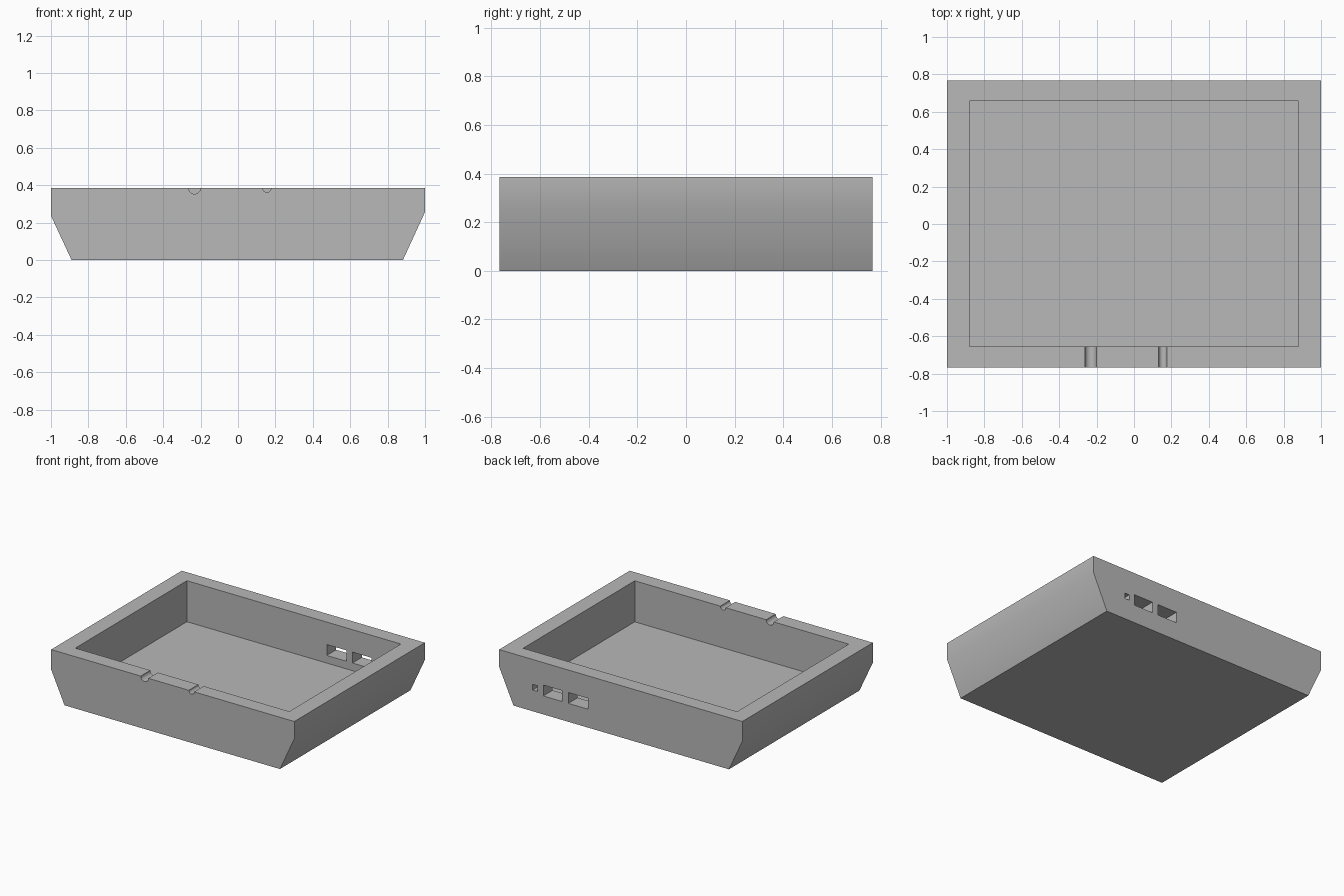
import bpy
import bmesh
import math
from mathutils import Matrix

if "Cube" in bpy.data.objects:
    bpy.data.objects.remove(bpy.data.objects["Cube"], do_unlink=True)

HEIGHT = 0.385
HALF_Y = 0.767
FLOOR = 0.08

grey = bpy.data.materials.new("plain grey")
grey.use_nodes = True
grey.diffuse_color = (0.48, 0.48, 0.48, 1)
grey.node_tree.nodes["Principled BSDF"].inputs["Base Color"].default_value = (0.48, 0.48, 0.48, 1)


def add_object(name, bm):
    bmesh.ops.recalc_face_normals(bm, faces=bm.faces)
    mesh = bpy.data.meshes.new(name)
    bm.to_mesh(mesh)
    bm.free()
    mesh.materials.append(grey)
    obj = bpy.data.objects.new(name, mesh)
    bpy.context.collection.objects.link(obj)
    return obj


def box(name, low, high):
    bm = bmesh.new()
    bmesh.ops.create_cube(bm, size=1)
    for v in bm.verts:
        v.co = [lo if c < 0 else hi for c, lo, hi in zip(v.co, low, high)]
    return add_object(name, bm)


def rod(name, x, y, z, radius, length):
    bm = bmesh.new()
    turn = Matrix.Translation((x, y, z)) @ Matrix.Rotation(math.pi / 2, 4, "X")
    bmesh.ops.create_cone(bm, cap_ends=True, segments=32, radius1=radius,
                          radius2=radius, depth=length, matrix=turn)
    return add_object(name, bm)


# Tray body: side-to-side profile with sloping lower flanks
profile = [(-0.89, 0), (0.882, 0), (1, 0.257), (1, HEIGHT), (-1, HEIGHT), (-1, 0.237)]
bm = bmesh.new()
face = bm.faces.new([bm.verts.new((x, -HALF_Y, z)) for x, z in profile])
moved = bmesh.ops.extrude_face_region(bm, geom=[face])["geom"]
bmesh.ops.translate(bm, vec=(0, 2 * HALF_Y, 0),
                    verts=[g for g in moved if isinstance(g, bmesh.types.BMVert)])
tray = add_object("tray", bm)

# Open cavity
cutters = [box("cavity_cutter", (-0.88, -0.655, FLOOR), (0.88, 0.657, 0.6))]

# Ports through the back wall
for left, right, low, high in [(0.27, 0.431, 0.137, 0.218),
                               (0.481, 0.637, 0.137, 0.218),
                               (0.684, 0.724, 0.158, 0.2)]:
    cutters.append(box("port_cutter", (left, 0.6, low), (right, 0.9, high)))

# Rounded cable notches in the front rim
for x, radius in [(-0.232, 0.031), (0.154, 0.022)]:
    cutters.append(rod("notch_cutter", x, -0.71, HEIGHT - 0.001, radius, 0.2))

bpy.context.view_layer.objects.active = tray
for cutter in cutters:
    mod = tray.modifiers.new("cut", "BOOLEAN")
    mod.operation = "DIFFERENCE"
    mod.solver = "EXACT"
    mod.object = cutter
    bpy.ops.object.modifier_apply(modifier=mod.name)
    bpy.data.objects.remove(cutter, do_unlink=True)

# Soft shading over the flanks and notches, crisp elsewhere
bpy.ops.object.select_all(action="DESELECT")
tray.select_set(True)
bpy.ops.object.shade_smooth_by_angle(angle=math.radians(30))
